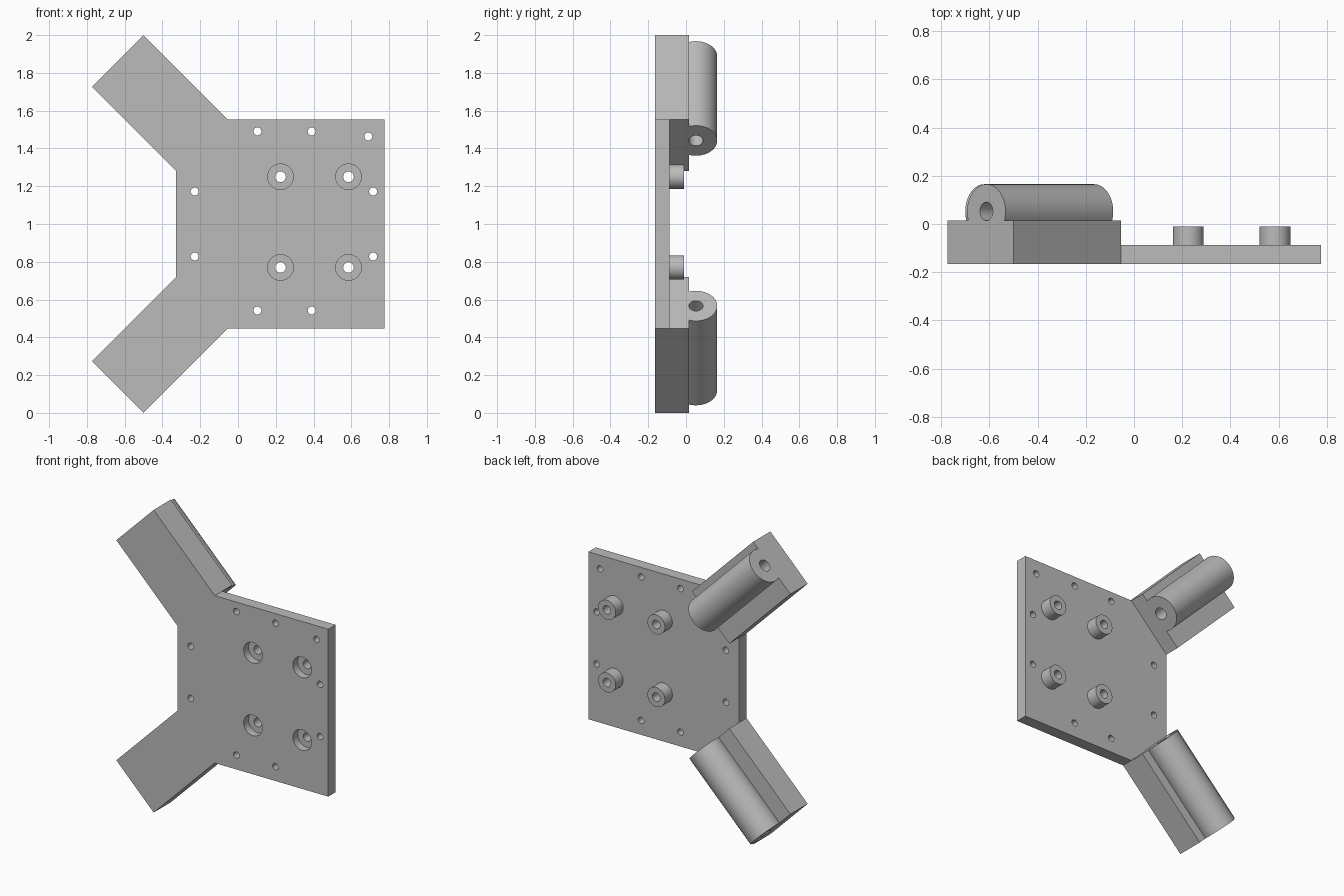
import bpy, bmesh
from math import sin, cos, pi, asin, sqrt, radians
from mathutils import Matrix, Vector

default = bpy.data.objects.get("Cube")
if default:
    bpy.data.objects.remove(default, do_unlink=True)

grey = bpy.data.materials.new("plain grey")
grey.use_nodes = True
grey.diffuse_color = (0.5, 0.5, 0.5, 1)
grey.node_tree.nodes["Principled BSDF"].inputs["Base Color"].default_value = (0.5, 0.5, 0.5, 1)

FRONT, PLATE_BACK, BOSS_BACK, ARM_BACK = -0.165, -0.088, -0.01, 0.015
MID_Z = 1.0


def frame(u, v, w, origin):
    """Matrix whose columns are the profile axes u, v and the extrusion axis w."""
    m = Matrix((u, v, w)).transposed().to_4x4()
    m.translation = Vector(origin)
    return m


def add_prism(bm, points, matrix, depth):
    low = [bm.verts.new(matrix @ Vector((a, b, 0))) for a, b in points]
    high = [bm.verts.new(matrix @ Vector((a, b, depth))) for a, b in points]
    n = len(points)
    bm.faces.new(low)
    bm.faces.new(high)
    for i in range(n):
        j = (i + 1) % n
        bm.faces.new((low[i], low[j], high[j], high[i]))


def circle(r, cx=0, cy=0, n=40):
    return [(cx + r * cos(2 * pi * i / n), cy + r * sin(2 * pi * i / n)) for i in range(n)]


def make(name, prisms):
    bm = bmesh.new()
    for p in prisms:
        add_prism(bm, *p)
    bmesh.ops.recalc_face_normals(bm, faces=bm.faces)
    mesh = bpy.data.meshes.new(name)
    bm.to_mesh(mesh)
    bm.free()
    mesh.materials.append(grey)
    obj = bpy.data.objects.new(name, mesh)
    bpy.context.collection.objects.link(obj)
    return obj


def combine(obj, other, operation):
    """Apply a boolean and discard the helper."""
    mod = obj.modifiers.new("boolean", 'BOOLEAN')
    mod.operation, mod.object, mod.solver = operation, other, 'EXACT'
    bpy.ops.object.select_all(action='DESELECT')
    bpy.context.view_layer.objects.active = obj
    obj.select_set(True)
    bpy.ops.object.modifier_apply(modifier=mod.name)
    bpy.data.objects.remove(other, do_unlink=True)


def smooth(obj):
    bpy.ops.object.select_all(action='DESELECT')
    bpy.context.view_layer.objects.active = obj
    obj.select_set(True)
    bpy.ops.object.shade_smooth_by_angle(angle=radians(30))


def along_y(y, x=0, z=0):
    return frame((1, 0, 0), (0, 0, 1), (0, 1, 0), (x, y, z))


# Plate with two corners cut at 45 degrees
half = 0.553
outline = [(-0.054, half), (0.775, half), (0.775, -half),
           (-0.054, -half), (-0.327, -0.28), (-0.327, 0.28)]
plate = make("mounting_plate", [(outline, along_y(FRONT, 0, MID_Z), PLATE_BACK - FRONT)])

# Four standoffs, hollow, with counterbores from the front
bosses = [(x, z) for x in (0.225, 0.585) for z in (0.77, 1.25)]
combine(plate, make("standoffs", [
    (circle(0.064), along_y(-0.1, x, z), BOSS_BACK + 0.1) for x, z in bosses]), 'UNION')
combine(plate, make("counterbores", [
    (circle(0.068), along_y(FRONT - 0.05, x, z), 0.1) for x, z in bosses]), 'DIFFERENCE')

# Through holes: standoff bores and small holes round the rim
rim = [(x, MID_Z + s * d) for s in (1, -1)
       for x, d in ((0.715, 0.172), (-0.23, 0.172))]
rim += [(x, z) for x in (0.103, 0.39) for z in (0.542, 1.49)] + [(0.69, 1.463)]
holes = [(circle(0.028), along_y(-0.3, x, z), 0.5) for x, z in bosses]
holes += [(circle(0.021, n=24), along_y(-0.3, x, z), 0.5) for x, z in rim]
combine(plate, make("holes", holes), 'DIFFERENCE')
smooth(plate)


# Diagonal arms: a block with a round tube along its back, as one profile
def arm(name, side, shift):
    k = 1 / sqrt(2)
    base = (-0.1905, 0, MID_Z + side * 0.4165)
    axes = frame((k, 0, side * k), (0, 1, 0), (-k, 0, side * k), base)
    w, r, cy, length = 0.193, 0.1125, 0.0525, 0.632
    start = asin((ARM_BACK - cy) / r)
    sweep, n = pi - 2 * start, 40
    arc = [(shift + r * cos(start + sweep * i / n), cy + r * sin(start + sweep * i / n))
           for i in range(n + 1)]
    profile = [(-w, FRONT), (w, FRONT), (w, ARM_BACK)] + arc + [(-w, ARM_BACK)]
    obj = make(name, [(profile, axes, length)])
    bore = make("bore", [(circle(0.038, shift, cy), axes @ Matrix.Translation((0, 0, -0.1)),
                          length + 0.2)])
    combine(obj, bore, 'DIFFERENCE')
    smooth(obj)


arm("upper_arm", 1, 0.035)
arm("lower_arm", -1, 0.024)
